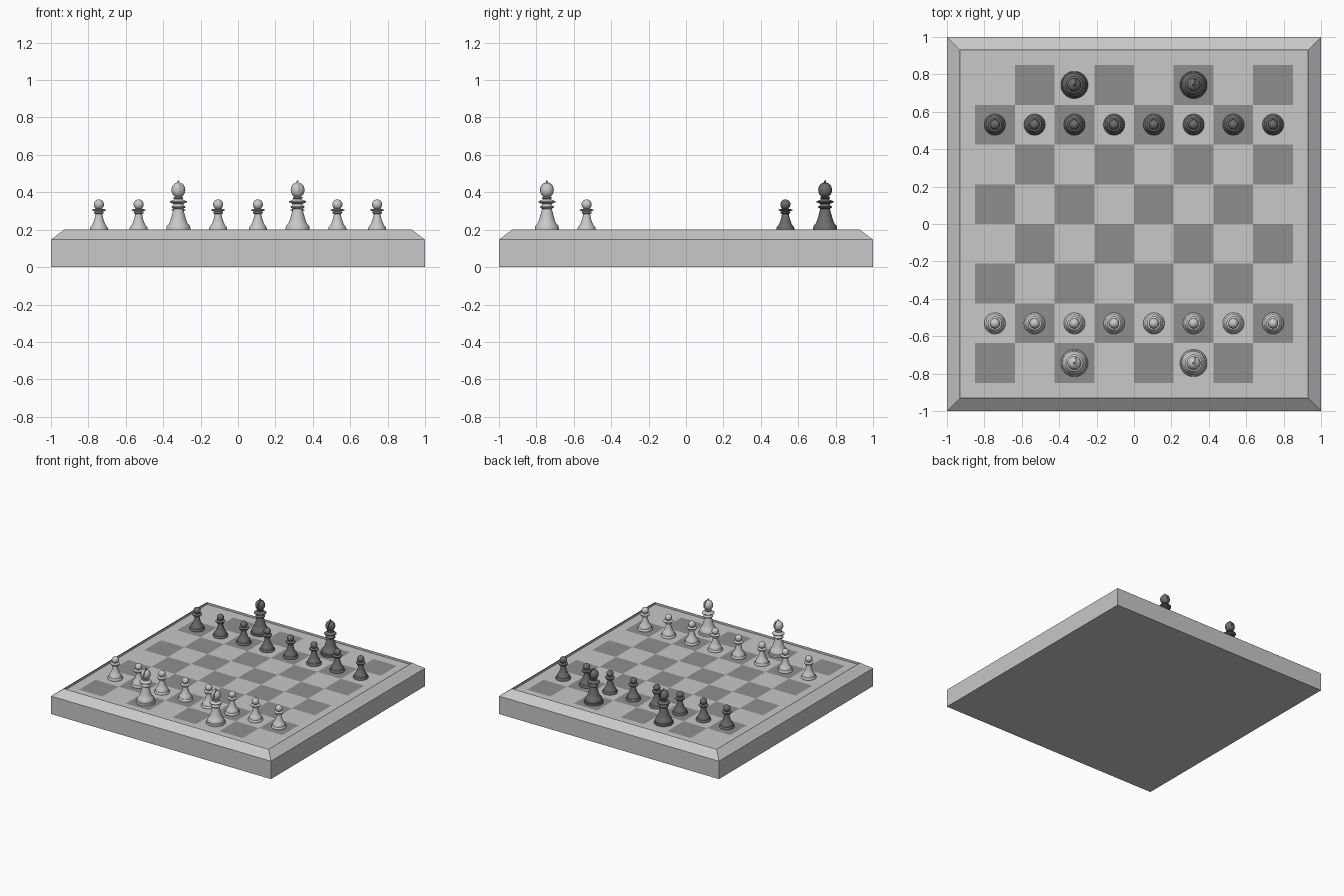
import bpy, bmesh, math

if "Cube" in bpy.data.objects:
    bpy.data.objects.remove(bpy.data.objects["Cube"])


def material(name, v):
    m = bpy.data.materials.new(name)
    m.diffuse_color = (v, v, v, 1)
    m.use_nodes = True
    m.node_tree.nodes["Principled BSDF"].inputs["Base Color"].default_value = m.diffuse_color
    return m


LIGHT = material("light grey", 0.58)
DARK = material("dark grey square", 0.275)
BLACK = material("charcoal piece", 0.15)
Q = 0.2125          # square size
FLOOR = 0.182       # height of the playing surface


def finish(name, bm):
    bmesh.ops.recalc_face_normals(bm, faces=bm.faces)
    me = bpy.data.meshes.new(name)
    bm.to_mesh(me)
    bm.free()
    ob = bpy.data.objects.new(name, me)
    bpy.context.collection.objects.link(ob)
    return ob


def activate(ob):
    bpy.ops.object.select_all(action='DESELECT')
    ob.select_set(True)
    bpy.context.view_layer.objects.active = ob


def lathe(name, profile, n=32):
    """Revolve (radius, height) points about z, closing both ends."""
    bm = bmesh.new()
    rings = [[bm.verts.new((r * math.cos(2 * math.pi * i / n),
                            r * math.sin(2 * math.pi * i / n), z)) for i in range(n)]
             for r, z in profile]
    for a, b in zip(rings, rings[1:]):
        for i in range(n):
            j = (i + 1) % n
            bm.faces.new((a[i], a[j], b[j], b[i]))
    bm.faces.new(rings[0])
    bm.faces.new(rings[-1])
    return finish(name, bm)


def ball(r, h, zc, start=0.03, steps=14):
    """Profile of an ellipsoid, from near the bottom pole to near the top."""
    return [(r * math.sin(t), zc - h * math.cos(t)) for t in
            (start + (math.pi - start - 0.03) * k / steps for k in range(steps + 1))]


# Board frame: square rings for wall, bevel and recess, floor left for the tiles
bm = bmesh.new()
rings = [[bm.verts.new((sx * r, sy * r, z)) for sx, sy in ((-1, -1), (1, -1), (1, 1), (-1, 1))]
         for r, z in ((1, 0), (1, 0.147), (0.93, 0.2), (0.93, FLOOR))]
for a, b in zip(rings, rings[1:]):
    for i in range(4):
        j = (i + 1) % 4
        bm.faces.new((a[i], a[j], b[j], b[i]))
bm.faces.new(rings[0])
bm.faces.new(rings[-1])
finish("board_frame", bm).data.materials.append(LIGHT)

# Chequered squares as a very thin plate on the recess floor
bm = bmesh.new()
bmesh.ops.create_grid(bm, x_segments=8, y_segments=8, size=4 * Q)
for f in bm.faces:
    c = f.calc_center_median()
    f.material_index = 1 - (math.floor(c.x / Q) + math.floor(c.y / Q)) % 2
tiles = finish("board_squares", bm)
tiles.location.z = FLOOR + 0.001
tiles.data.materials.append(LIGHT)
tiles.data.materials.append(DARK)

# Pawn profile with ball head
pawn = lathe("pawn", [
    (0.056, FLOOR), (0.057, 0.188), (0.055, 0.194), (0.049, 0.199), (0.048, 0.206),
    (0.046, 0.214), (0.037, 0.225), (0.029, 0.242), (0.022, 0.264), (0.018, 0.284),
    (0.027, 0.289), (0.027, 0.292), (0.020, 0.297), (0.037, 0.303), (0.037, 0.307),
    (0.020, 0.312)] + ball(0.027, 0.027, 0.335, 0.6))

# Bishop body profile
body = lathe("bishop_body", [
    (0.072, FLOOR), (0.073, 0.190), (0.071, 0.197), (0.065, 0.201), (0.064, 0.210),
    (0.062, 0.220), (0.050, 0.233), (0.042, 0.252), (0.034, 0.280), (0.026, 0.312),
    (0.037, 0.319), (0.037, 0.324), (0.027, 0.331), (0.025, 0.338), (0.046, 0.347),
    (0.046, 0.352), (0.028, 0.359), (0.020, 0.364), (0.026, 0.369), (0.026, 0.373),
    (0.015, 0.378)])

# Bishop head with a vertical slit, and a small finial
head = lathe("bishop_head", ball(0.037, 0.041, 0.412))
bm = bmesh.new()
bmesh.ops.create_cube(bm, size=1)
cutter = finish("slit_cutter", bm)
cutter.scale = (0.006, 0.2, 0.08)
cutter.location = (0.008, 0, 0.445)
cutter.hide_render = True
activate(head)
cut = head.modifiers.new("slit", 'BOOLEAN')
cut.operation = 'DIFFERENCE'
cut.object = cutter
bpy.ops.object.modifier_apply(modifier=cut.name)
bpy.data.objects.remove(cutter)
finial = lathe("bishop_finial", [(0.004, 0.440), (0.004, 0.452), (0.006, 0.457),
                                 (0.004, 0.463), (0.001, 0.465)], 12)

# Set out both sides
for proto, cols, row in ((pawn, range(8), 2.5), (body, (2, 5), 3.5),
                         (head, (2, 5), 3.5), (finial, (2, 5), 3.5)):
    activate(proto)
    bpy.ops.object.shade_smooth_by_angle(angle=math.radians(40))
    for side, mat, label in ((-1, LIGHT, "light"), (1, BLACK, "dark")):
        me = proto.data.copy()
        me.materials.clear()
        me.materials.append(mat)
        for c in cols:
            ob = bpy.data.objects.new(f"{label}_{proto.name}_{c + 1}", me)
            ob.location = ((c - 3.5) * Q, side * row * Q, 0)
            bpy.context.collection.objects.link(ob)
    bpy.data.objects.remove(proto)
